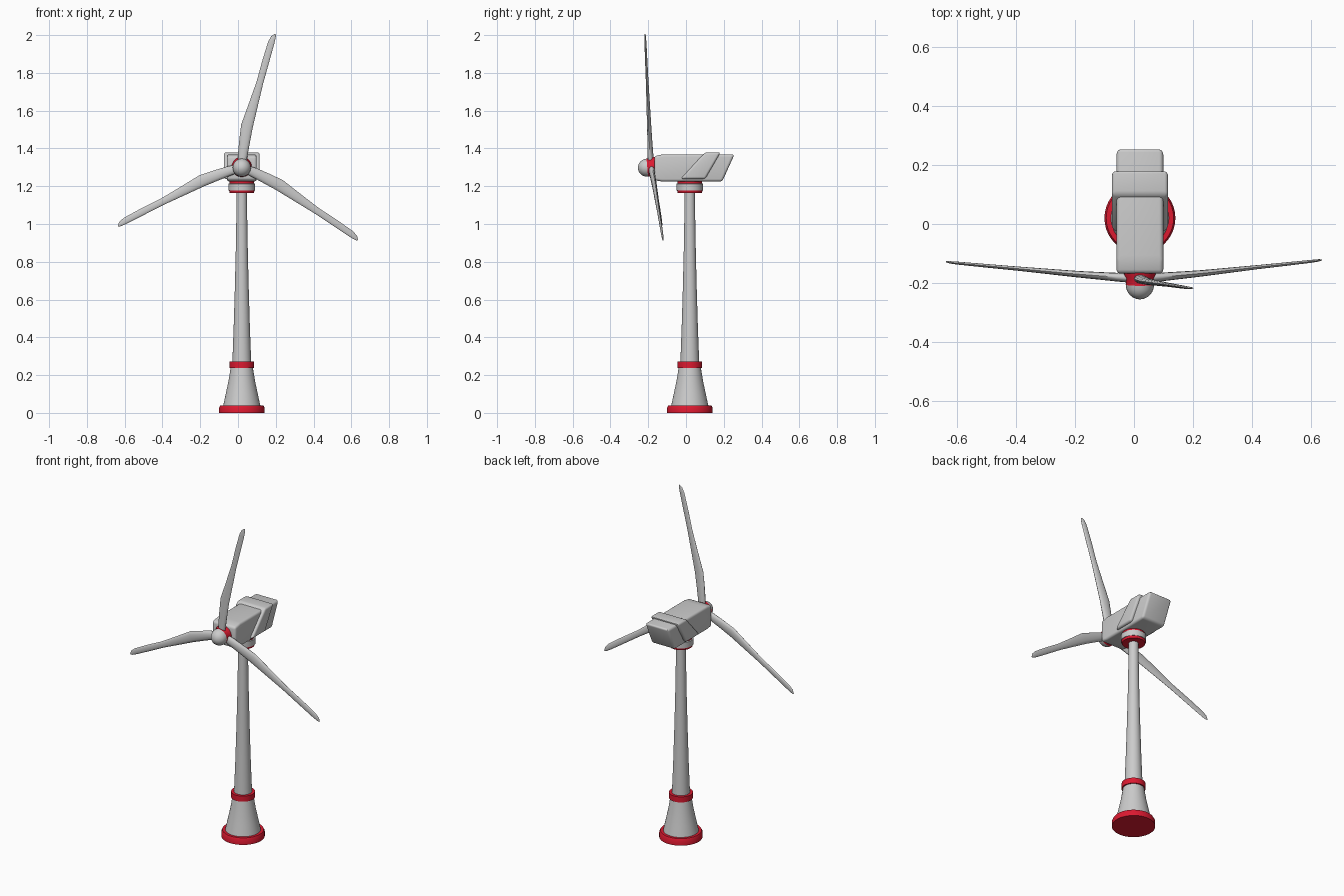
import bpy, bmesh
from math import sin, cos, pi, radians
from mathutils import Matrix, Vector

if "Cube" in bpy.data.objects:
    bpy.data.objects.remove(bpy.data.objects["Cube"])

RED = bpy.data.materials.new("red_paint")
RED.diffuse_color = (0.72, 0.01, 0.03, 1)
RED.use_nodes = True
RED.node_tree.nodes["Principled BSDF"].inputs["Base Color"].default_value = RED.diffuse_color
CX, CY = 0.02, 0.02
TILT = radians(5)
HUB = Vector((CX, -0.185, 1.30))


def finish(name, bm, mat=None, angle=35):
    bmesh.ops.recalc_face_normals(bm, faces=bm.faces)
    me = bpy.data.meshes.new(name)
    bm.to_mesh(me)
    bm.free()
    ob = bpy.data.objects.new(name, me)
    bpy.context.collection.objects.link(ob)
    if mat:
        me.materials.append(mat)
    bpy.ops.object.select_all(action='DESELECT')
    ob.select_set(True)
    bpy.context.view_layer.objects.active = ob
    bpy.ops.object.shade_smooth_by_angle(angle=radians(angle))
    return ob


def loft(rings):
    """Skin a list of closed rings and cap both ends."""
    bm = bmesh.new()
    loops = [[bm.verts.new(p) for p in r] for r in rings]
    n = len(loops[0])
    for a, b in zip(loops, loops[1:]):
        for i in range(n):
            j = (i + 1) % n
            bm.faces.new((a[i], a[j], b[j], b[i]))
    bm.faces.new(loops[0])
    bm.faces.new(loops[-1])
    return bm


def lathe(name, profile, mat=None, loc=(CX, CY, 0), rot_x=0, n=40):
    rings = [[(r * cos(2 * pi * i / n), r * sin(2 * pi * i / n), h) for i in range(n)]
             for r, h in profile]
    ob = finish(name, loft(rings), mat)
    ob.location = loc
    ob.rotation_euler.x = rot_x
    return ob


def side_block(name, outline, half, bevel):
    """Extrude a (y, z) outline across x and round its edges."""
    bm = loft([[(CX + s * half, y, z) for y, z in outline] for s in (-1, 1)])
    bmesh.ops.bevel(bm, geom=bm.edges[:], offset=bevel, segments=4, profile=0.5,
                    affect='EDGES', clamp_overlap=True)
    return finish(name, bm)


# Base and tower
lathe("base_ring", [(.12, 0), (.12, .028), (.114, .04), (.09, .04)], RED)
lathe("base_cone", [(.099, .035), (.085, .1), (.07, .17), (.058, .245)])
lathe("tower_ring", [(.05, .238), (.066, .238), (.066, .272), (.05, .272)], RED)
lathe("tower", [(.05, .265), (.043, .45), (.037, .65), (.032, .85), (.029, 1.02), (.027, 1.18)])

# Turning collar under the nacelle
lathe("collar_lower_ring", [(.05, 1.165), (.064, 1.165), (.068, 1.18), (.06, 1.185)], RED)
lathe("collar", [(.06, 1.178), (.07, 1.178), (.07, 1.213), (.06, 1.216)])
lathe("collar_upper_ring", [(.055, 1.21), (.064, 1.213), (.064, 1.232), (.055, 1.235)], RED)

# Nacelle and slanted band
side_block("nacelle", [(-.168, 1.232), (-.168, 1.36), (-.12, 1.369), (.257, 1.369),
                       (.192, 1.225), (-.13, 1.225)], .079, .014)
side_block("nacelle_band", [(-.028, 1.239), (.1, 1.379), (.183, 1.379), (.102, 1.239)],
           .095, .012)

# Hub and spinner, facing forward and tilted slightly down
lathe("hub", [(.053, -.04), (.053, -.014), (.046, 0), (.048, .02)], RED, HUB, pi / 2 + TILT)
lathe("spinner", [(.03, .016)] + [(.048 * cos(a), .02 + .05 * sin(a))
      for a in [radians(d) for d in (0, 15, 30, 45, 60, 75, 87)]], None, HUB, pi / 2 + TILT)

# Blades: distance out, leading edge, trailing edge, half thickness
STATIONS = [(.02, .026, -.018, .016), (.07, .038, -.014, .015), (.14, .049, -.009, .013),
            (.22, .059, -.004, .011), (.34, .047, -.002, .009), (.46, .036, 0, .007),
            (.58, .034, -.003, .006), (.68, .029, -.005, .005), (.712, .02, -.004, .004),
            (.727, .006, -.001, .002)]
CONE = 0.041


def blade(name, angle, side):
    a = radians(angle)
    out = Vector((cos(a), 0, sin(a)))
    across = Vector((-sin(a), 0, cos(a))) * side
    tilt = Matrix.Rotation(TILT, 3, 'X')
    rings = []
    for u, lead, trail, t in STATIONS:
        mid, half = (lead + trail) / 2, (lead - trail) / 2
        ring = []
        for i in range(12):
            w = 2 * pi * i / 12
            p = out * u + across * (mid + half * cos(w))
            p.y = CONE * u + t * sin(w) + .12 * half * cos(w)
            ring.append(HUB + tilt @ p)
        rings.append(ring)
    finish(name, loft(rings), None, 50)


blade("blade_upper", 75.7, 1)
blade("blade_right", -32.6, 1)
blade("blade_left", 205.9, -1)
